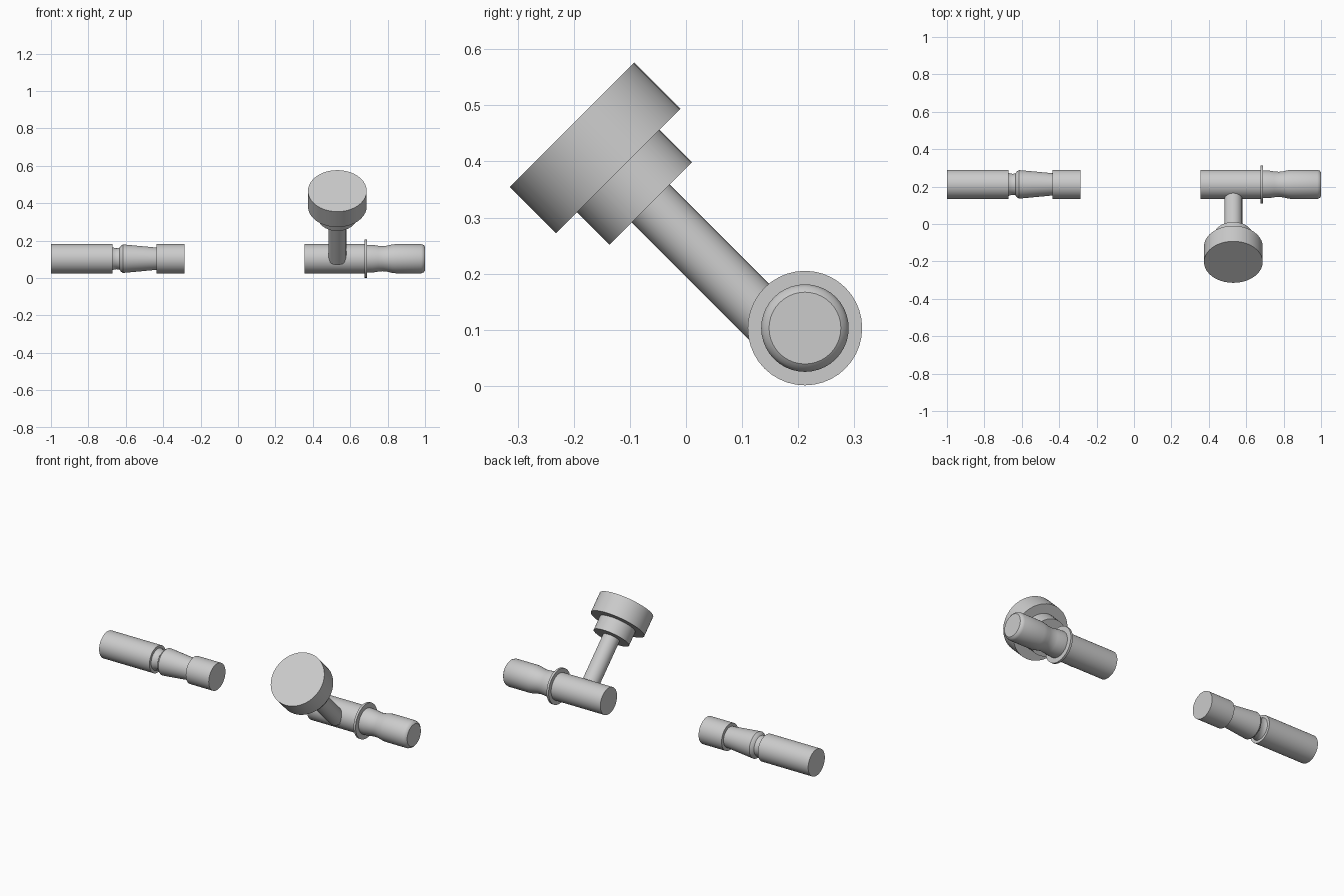
import bpy
import bmesh
import math
from mathutils import Matrix, Vector

cube = bpy.data.objects.get("Cube")
if cube:
    bpy.data.objects.remove(cube, do_unlink=True)

SIDES = 40
BAR_AXIS = Vector((0, 0.212, 0.103))
BAR_RADIUS = 0.078
ALONG_X = Matrix.Translation(BAR_AXIS) @ Matrix.Rotation(math.pi / 2, 4, "Y")
# Stalk leans forward at 45 degrees
ALONG_STALK = Matrix.Translation((0.531, 0.131, 0.131)) @ Matrix.Rotation(math.pi / 4, 4, "X")


def lathe(name, profile, placement):
    """Closed solid of revolution from (distance along axis, radius) pairs."""
    bm = bmesh.new()
    rings = []
    for along, radius in profile:
        ring = []
        for i in range(SIDES):
            a = math.tau * i / SIDES
            ring.append(bm.verts.new((radius * math.cos(a), radius * math.sin(a), along)))
        rings.append(ring)
    for low, high in zip(rings, rings[1:]):
        for i in range(SIDES):
            j = (i + 1) % SIDES
            bm.faces.new((low[i], low[j], high[j], high[i]))
    bm.faces.new(rings[0][::-1])
    bm.faces.new(rings[-1])
    bm.transform(placement)
    bmesh.ops.recalc_face_normals(bm, faces=bm.faces)
    mesh = bpy.data.meshes.new(name)
    bm.to_mesh(mesh)
    bm.free()
    obj = bpy.data.objects.new(name, mesh)
    bpy.context.collection.objects.link(obj)
    bpy.ops.object.select_all(action="DESELECT")
    obj.select_set(True)
    bpy.context.view_layer.objects.active = obj
    bpy.ops.object.shade_smooth_by_angle(angle=math.radians(35))
    return obj


def cylinder(name, start, end, radius, placement):
    return lathe(name, [(start, radius), (end, radius)], placement)


# Right handle: plain grip, waisted neck, tapered sleeve and end collar
cylinder("right_grip", -1.0, -0.672, BAR_RADIUS, ALONG_X)
lathe("right_sleeve", [
    (-0.68, 0.066), (-0.665, 0.059), (-0.648, 0.056), (-0.633, 0.059),
    (-0.625, 0.07), (-0.615, 0.076), (-0.59, 0.074), (-0.43, 0.059),
], ALONG_X)
cylinder("right_collar", -0.435, -0.285, BAR_RADIUS, ALONG_X)

# Left handle: bar, thin guard ring and contoured grip
cylinder("left_bar", 0.356, 0.684, BAR_RADIUS, ALONG_X)
cylinder("left_guard_ring", 0.677, 0.69, 0.102, ALONG_X)
lathe("left_grip", [
    (0.685, 0.074), (0.72, 0.074), (0.75, 0.069), (0.775, 0.067),
    (0.8, 0.07), (0.825, 0.076), (0.845, BAR_RADIUS),
    (0.98, BAR_RADIUS), (0.993, 0.073), (1.0, 0.064),
], ALONG_X)

# Forward stalk carrying a stepped round head
cylinder("stalk", -0.04, 0.28, 0.048, ALONG_STALK)
cylinder("head_base", 0.274, 0.36, 0.104, ALONG_STALK)
cylinder("head_cap", 0.356, 0.473, 0.157, ALONG_STALK)
